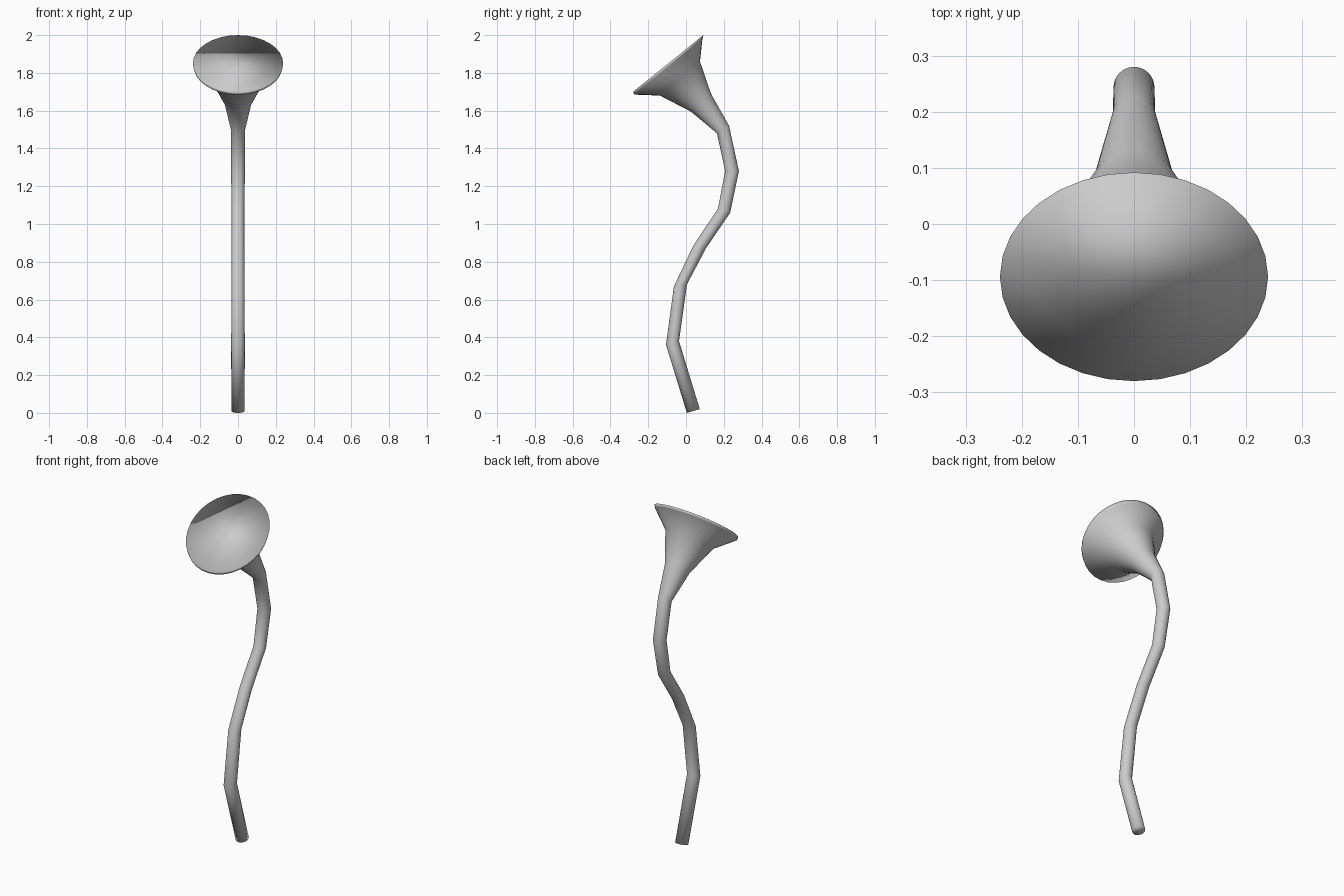
import bpy, bmesh, math
from mathutils import Vector

cube = bpy.data.objects.get("Cube")
if cube:
    bpy.data.objects.remove(cube, do_unlink=True)

SIDES = 32

grey = bpy.data.materials.new("plain grey")
grey.use_nodes = True
colour = (0.6, 0.6, 0.6, 1)
grey.diffuse_color = colour
grey.node_tree.nodes["Principled BSDF"].inputs["Base Color"].default_value = colour

# Each ring: front edge (y, z) and back edge (y, z) of the tube, in the side plane
rings = [
    ((0.005, 0.0), (0.073, 0.02)),
    ((-0.106, 0.36), (-0.037, 0.38)),
    ((-0.064, 0.67), (0.005, 0.68)),
    ((0.041, 0.89), (0.105, 0.87)),
    ((0.169, 1.08), (0.234, 1.06)),
    ((0.207, 1.28), (0.28, 1.28)),
    ((0.164, 1.48), (0.228, 1.52)),
    ((0.026, 1.595), (0.132, 1.69)),
    ((-0.138, 1.68), (0.074, 1.86)),
    ((-0.275, 1.685), (0.087, 1.98)),
    ((-0.28, 1.70), (0.092, 2.0)),
]


def loft_ring(bm, front, back):
    """Add a circle of vertices whose diameter runs from front to back."""
    a, b = Vector((0, *front)), Vector((0, *back))
    centre, arm = (a + b) / 2, (b - a) / 2
    across = Vector((arm.length, 0, 0))
    turns = [math.tau * i / SIDES for i in range(SIDES)]
    return [bm.verts.new(centre + across * math.cos(t) + arm * math.sin(t)) for t in turns]


# Bent stem flaring into a bell, closed at both ends
bm = bmesh.new()
loops = [loft_ring(bm, *ring) for ring in rings]
for low, high in zip(loops, loops[1:]):
    for i in range(SIDES):
        j = (i + 1) % SIDES
        bm.faces.new((low[i], low[j], high[j], high[i]))
bm.faces.new(loops[0][::-1])
bm.faces.new(loops[-1])
bmesh.ops.recalc_face_normals(bm, faces=bm.faces[:])
for face in bm.faces:
    face.smooth = True

mesh = bpy.data.meshes.new("horn_stem_and_bell")
bm.to_mesh(mesh)
bm.free()
mesh.materials.append(grey)
horn = bpy.data.objects.new("horn_stem_and_bell", mesh)
bpy.context.collection.objects.link(horn)
